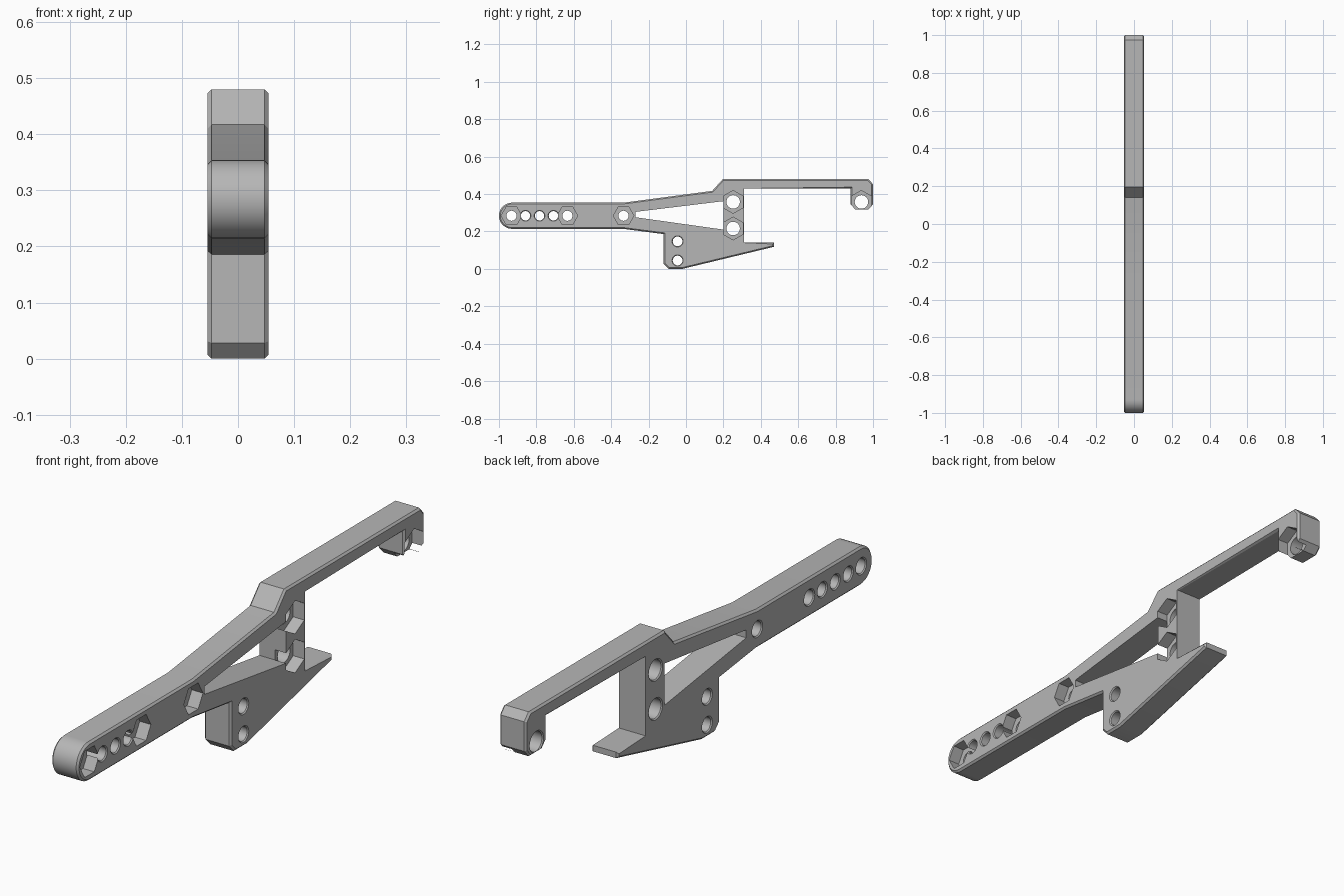
import bpy
import bmesh
from math import cos, sin, pi, radians

HALF = 0.054      # half thickness of the plate
CHAMFER = 0.007

if "Cube" in bpy.data.objects:
    bpy.data.objects.remove(bpy.data.objects["Cube"], do_unlink=True)

grey = bpy.data.materials.new("plain grey")
grey.use_nodes = True
colour = (0.47, 0.47, 0.47, 1)
grey.diffuse_color = colour
grey.node_tree.nodes["Principled BSDF"].inputs["Base Color"].default_value = colour


def ring(y, z, radius, sides, start=0.0):
    return [(y + radius * cos(start + 2 * pi * i / sides),
             z + radius * sin(start + 2 * pi * i / sides)) for i in range(sides)]


def loft(name, sections, chamfer=None):
    """Join side profiles, each given as (x, points), into one closed solid."""
    bm = bmesh.new()
    loops = [[bm.verts.new((x, y, z)) for y, z in pts] for x, pts in sections]
    bm.faces.new(loops[0])
    bm.faces.new(loops[-1])
    n = len(loops[0])
    for a, b in zip(loops, loops[1:]):
        for i in range(n):
            bm.faces.new((a[i], a[(i + 1) % n], b[(i + 1) % n], b[i]))
    bmesh.ops.recalc_face_normals(bm, faces=bm.faces)
    if chamfer:
        edges = [e for e in bm.edges if chamfer(e)]
        bmesh.ops.bevel(bm, geom=edges, offset=CHAMFER, segments=1, affect='EDGES')
    mesh = bpy.data.meshes.new(name)
    bm.to_mesh(mesh)
    bm.free()
    mesh.materials.append(grey)
    ob = bpy.data.objects.new(name, mesh)
    bpy.context.collection.objects.link(ob)
    return ob


# Rounded handle end, then the outline clockwise from its top
MID = 0.284
outline = [(-0.93 + 0.07 * cos(radians(a)), MID + 0.07 * sin(radians(a)))
           for a in range(270, 89, -10)]
outline += [
    (-0.335, 0.354), (0.14, 0.417), (0.197, 0.48),            # upper arm
    (0.975, 0.48), (1, 0.453), (1, 0.345), (0.975, 0.318),    # hooked tip
    (0.905, 0.318), (0.88, 0.345), (0.88, 0.43),
    (0.31, 0.43), (0.31, 0.14),                               # column
    (0.47, 0.14), (0.47, 0.118), (-0.02, 0),                  # lower prong
    (-0.093, 0), (-0.12, 0.028), (-0.12, 0.186),              # drop block
    (-0.335, 0.214),
]


def outer_edge(edge):
    a, b = (v.co for v in edge.verts)
    on_column = abs(a.y - 0.31) < 0.001 and abs(b.y - 0.31) < 0.001
    return abs(a.x - b.x) < 0.001 and not on_column


body = loft("lever_plate", [(-HALF, outline), (HALF, outline)], outer_edge)
cutters = []

# Tapered opening between the two arms
window = [(-0.27, 0.276), (-0.27, 0.305), (0.2, 0.362), (0.2, 0.21)]
cutters.append(loft("arm_window_cutter", [(-0.1, window), (0.1, window)]))


def hole(y, z, radius, nut=None, start=0.0, depth=0.045):
    """Through hole with eased rims, and a hexagonal nut pocket on +x."""
    def disc(r):
        return ring(y, z, r, 32)
    ease = radius + 0.004
    sections = [(-0.1, disc(ease)), (-HALF, disc(ease)), (-HALF + 0.004, disc(radius))]
    if nut:
        sections.append((0.1, disc(radius)))
        pocket = ring(y, z, nut, 6, start)
        cutters.append(loft("nut_pocket_cutter", [(HALF - depth, pocket), (0.1, pocket)]))
    else:
        sections += [(HALF - 0.004, disc(radius)), (HALF, disc(ease)), (0.1, disc(ease))]
    cutters.append(loft("hole_cutter", sections))


for y in (-0.933, -0.634, -0.334):
    hole(y, MID, 0.027, nut=0.055)
for y in (-0.858, -0.783, -0.709):
    hole(y, MID, 0.025)
for z in (0.147, 0.045):
    hole(-0.045, z, 0.026)
for y, z in ((0.252, 0.358), (0.252, 0.216), (0.938, 0.358)):
    hole(y, z, 0.036, nut=0.061, start=pi / 2)

# Cut everything out of the plate and drop the cutters
for cutter in cutters:
    cutter.hide_render = True
    mod = body.modifiers.new("cut", 'BOOLEAN')
    mod.operation = 'DIFFERENCE'
    mod.solver = 'EXACT'
    mod.object = cutter
bpy.context.view_layer.update()
graph = bpy.context.evaluated_depsgraph_get()
cut_mesh = bpy.data.meshes.new_from_object(body.evaluated_get(graph))
body.modifiers.clear()
body.data = cut_mesh
for cutter in cutters:
    bpy.data.objects.remove(cutter, do_unlink=True)

# Smooth the round end and bores, keep the chamfers crisp
bpy.ops.object.select_all(action='DESELECT')
body.select_set(True)
bpy.context.view_layer.objects.active = body
bpy.ops.object.shade_smooth_by_angle(angle=radians(25))
